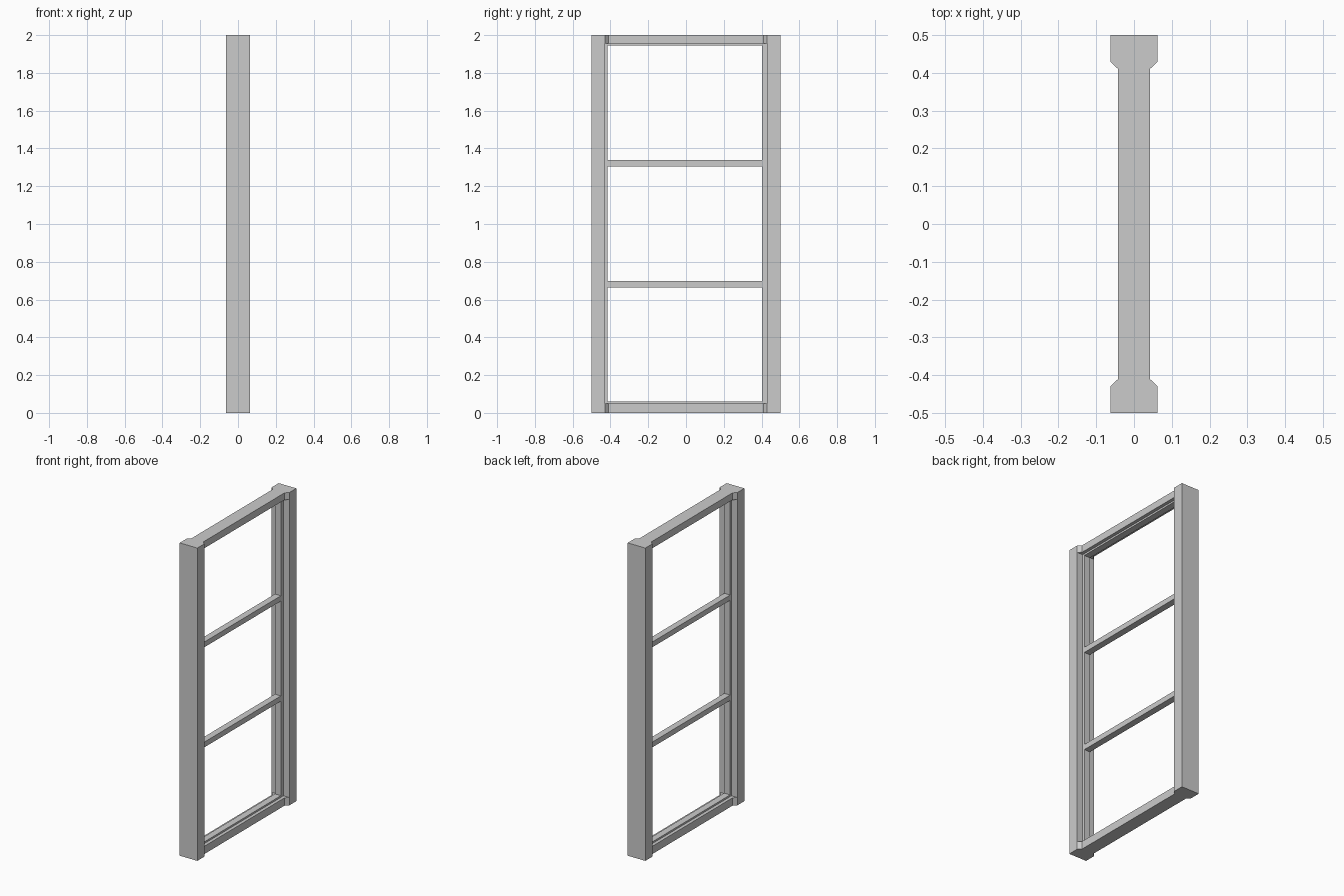
import bpy, bmesh

if "Cube" in bpy.data.objects:
    bpy.data.objects.remove(bpy.data.objects["Cube"])

def box(name, x, y, z):
    """Box from (min, max) ranges."""
    return prism(name, [(x[0], y[0]), (x[1], y[0]), (x[1], y[1]), (x[0], y[1])], *z)

def prism(name, pts, z0, z1):
    """Vertical extrusion of an XY outline."""
    bm = bmesh.new()
    face = bm.faces.new([bm.verts.new((x, y, z0)) for x, y in pts])
    ext = bmesh.ops.extrude_face_region(bm, geom=[face])
    for v in ext["geom"]:
        if isinstance(v, bmesh.types.BMVert):
            v.co.z = z1
    bmesh.ops.recalc_face_normals(bm, faces=bm.faces)
    mesh = bpy.data.meshes.new(name)
    bm.to_mesh(mesh)
    bm.free()
    ob = bpy.data.objects.new(name, mesh)
    bpy.context.collection.objects.link(ob)
    return ob

W, R, B = 0.0625, 0.042, 0.021      # half depths: post, rail, glazing bar
Y0, Y1 = -0.416, 0.403              # inner opening

# side posts
for side, s in (("left", -1), ("right", 1)):
    box(side + "_post", (-W, W), sorted((s * 0.43, s * 0.5)), (0, 2))

# top and bottom rails, flaring to the post depth at their ends
rail = [(W, -0.43), (R, -0.41), (R, 0.41), (W, 0.43),
        (-W, 0.43), (-R, 0.41), (-R, -0.41), (-W, -0.43)]
prism("bottom_rail", rail, 0, 0.05)
prism("top_rail", rail, 1.955, 2)

# thin inner sash standing proud of the frame
box("left_sash_stile", (-B, B), (-0.43, Y0), (0.05, 1.955))
box("right_sash_stile", (-B, B), (Y1, 0.43), (0.05, 1.955))
box("bottom_sash_rail", (-B, B), (Y0, Y1), (0.05, 0.061))
box("top_sash_rail", (-B, B), (Y0, Y1), (1.944, 1.955))

# horizontal glazing bars
for i, z in enumerate((0.682, 1.322)):
    box(f"glazing_bar_{i + 1}", (-B, B), (Y0, Y1), (z - 0.017, z + 0.017))
